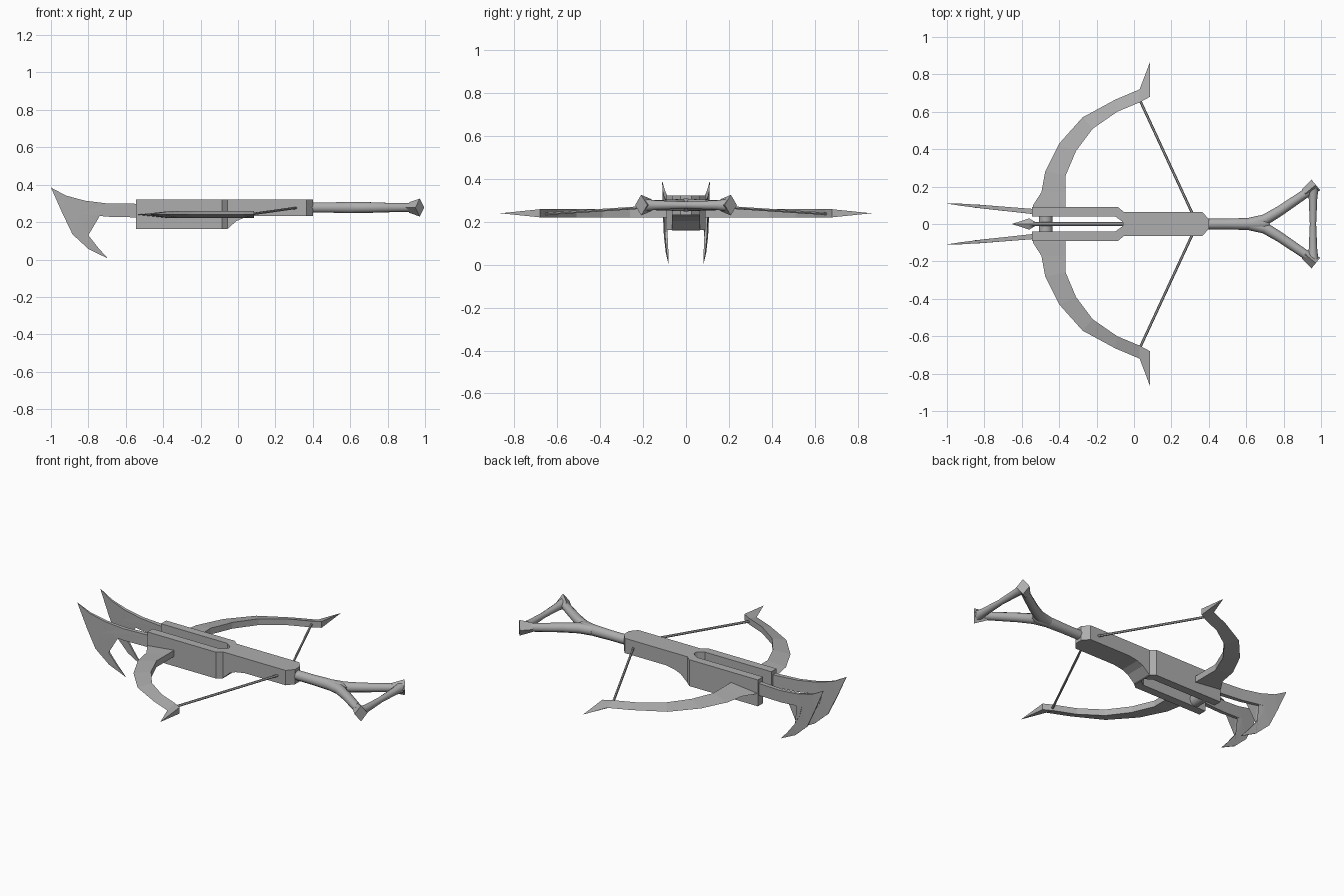
import bpy
import bmesh
import math
from mathutils import Vector

cube = bpy.data.objects.get("Cube")
if cube:
    bpy.data.objects.remove(cube, do_unlink=True)

GREY = (0.42, 0.42, 0.42, 1)
metal = bpy.data.materials.new("grey metal")
metal.use_nodes = True
metal.diffuse_color = GREY
metal.node_tree.nodes["Principled BSDF"].inputs["Base Color"].default_value = GREY


def finish(name, bm, smooth=False):
    bmesh.ops.recalc_face_normals(bm, faces=bm.faces)
    mesh = bpy.data.meshes.new(name)
    bm.to_mesh(mesh)
    bm.free()
    mesh.materials.append(metal)
    ob = bpy.data.objects.new(name, mesh)
    bpy.context.collection.objects.link(ob)
    if smooth:
        bpy.ops.object.select_all(action="DESELECT")
        ob.select_set(True)
        bpy.context.view_layer.objects.active = ob
        bpy.ops.object.shade_smooth_by_angle(angle=math.radians(40))
    return ob


def loft(name, rings, smooth=False):
    """Skin a list of equal-sized closed rings and cap both ends."""
    bm = bmesh.new()
    vs = [[bm.verts.new(p) for p in r] for r in rings]
    n = len(vs[0])
    for a, b in zip(vs, vs[1:]):
        for i in range(n):
            j = (i + 1) % n
            bm.faces.new((a[i], a[j], b[j], b[i]))
    caps = [bm.faces.new(vs[0]), bm.faces.new(vs[-1])]
    bmesh.ops.triangulate(bm, faces=[f for f in caps if len(f.verts) > 4])
    return finish(name, bm, smooth)


def tube(name, path, sides=10, smooth=True):
    """Path entries are (point, side radius, vertical radius)."""
    pts = [Vector(p[0]) for p in path]
    rings = []
    for i, (_, rs, rv) in enumerate(path):
        t = (pts[min(i + 1, len(pts) - 1)] - pts[max(i - 1, 0)]).normalized()
        side = Vector((0, 0, 1)).cross(t).normalized()
        up = t.cross(side)
        rings.append([pts[i] + side * rs * math.cos(a) + up * rv * math.sin(a)
                      for a in (math.tau * k / sides for k in range(sides))])
    return loft(name, rings, smooth)


# Stock: rectangular sections with a curved belly and chamfered rear
stock = [(-0.06, 0.065, 0.16), (-0.01, 0.065, 0.205), (0.03, 0.065, 0.222),
         (0.09, 0.065, 0.232), (0.365, 0.065, 0.232), (0.4, 0.025, 0.232)]
loft("stock", [[(x, -w, b), (x, w, b), (x, w, 0.322), (x, -w, 0.322)]
               for x, w, b in stock])

fork_plan = [(-0.545, 0.04), (-0.545, 0.09), (-0.085, 0.09),
             (-0.055, 0.065), (-0.055, 0.0), (-0.065, 0.015), (-0.1, 0.04)]

# Blade outline: x, z, half thickness
blade = [(-0.53, 0.298, 0.014), (-0.7, 0.3, 0.011), (-0.82, 0.315, 0.009),
         (-0.92, 0.342, 0.006), (-1.0, 0.385, 0.001), (-0.94, 0.25, 0.004),
         (-0.885, 0.135, 0.004), (-0.8, 0.057, 0.003), (-0.695, 0.005, 0.001),
         (-0.745, 0.06, 0.004), (-0.8, 0.13, 0.006), (-0.835, 0.19, 0.008),
         (-0.85, 0.245, 0.009), (-0.7, 0.229, 0.011), (-0.53, 0.225, 0.014)]

# Bow limb stations: sharp outer edge x, y and flat inner edge x, y
limb = [(-0.54, 0.06, -0.365, 0.06), (-0.54, 0.1, -0.365, 0.1),
        (-0.495, 0.17, -0.365, 0.17), (-0.475, 0.28, -0.365, 0.26),
        (-0.4, 0.43, -0.31, 0.39), (-0.275, 0.57, -0.22, 0.51),
        (-0.1, 0.665, -0.09, 0.6), (0.03, 0.72, 0.03, 0.65),
        (0.085, 0.865, 0.085, 0.68)]


def blade_y(x):
    return 0.067 + 0.043 * (-0.54 - x) / 0.46


GRIP_Z = 0.278
for label, s in (("left", 1), ("right", -1)):
    loft(label + "_fork_prong", [[(x, s * y, z) for x, y in fork_plan]
                                 for z in (0.162, 0.322)])
    loft(label + "_blade", [[(x, s * (blade_y(x) + k * t), z) for x, z, t in blade]
                            for k in (-1, 1)])
    loft(label + "_bow_limb", [[(ox, s * oy, 0.24), (ix, s * iy, 0.259), (ix, s * iy, 0.221)]
                               for ox, oy, ix, iy in limb])
    tube(label + "_bowstring", [((0.03, s * 0.665, 0.237), 0.007, 0.007),
                                ((0.315, s * 0.05, 0.277), 0.007, 0.007)], 6)
    # Forked grip arm and its flared square end
    tube(label + "_grip_arm", [((0.62, s * 0.004, GRIP_Z), 0.03, 0.03),
                               ((0.7, s * 0.022, GRIP_Z), 0.03, 0.03),
                               ((0.78, s * 0.07, GRIP_Z), 0.027, 0.027),
                               ((0.93, s * 0.172, GRIP_Z), 0.024, 0.024)])
    tube(label + "_grip_end", [((0.915, s * 0.162, GRIP_Z), 0.028, 0.028),
                               ((0.972, s * 0.209, GRIP_Z), 0.037, 0.048)], 4, False)

# Grip shaft and rear crossbar
tube("grip_shaft", [((x, 0, GRIP_Z), r, r) for x, r in
                    ((0.38, 0.029), (0.5, 0.029), (0.6, 0.032), (0.7, 0.032), (0.725, 0.015))])
tube("grip_crossbar", [((0.957, y, GRIP_Z), r, r) for y, r in
                       ((-0.19, 0.03), (-0.14, 0.023), (0, 0.017), (0.14, 0.023), (0.19, 0.03))])

# Axle between the prongs, with the bolt resting above it
tube("fork_axle", [((-0.472, -0.05, 0.2), 0.037, 0.037),
                   ((-0.472, 0.05, 0.2), 0.037, 0.037)], 12)
tube("bolt_shaft", [((-0.56, 0, 0.25), 0.012, 0.012), ((-0.05, 0, 0.25), 0.012, 0.012)], 8)
tube("bolt_head", [((-0.65, 0, 0.25), 0.001, 0.001), ((-0.56, 0, 0.25), 0.03, 0.014),
                   ((-0.53, 0, 0.25), 0.012, 0.012)], 4, False)
